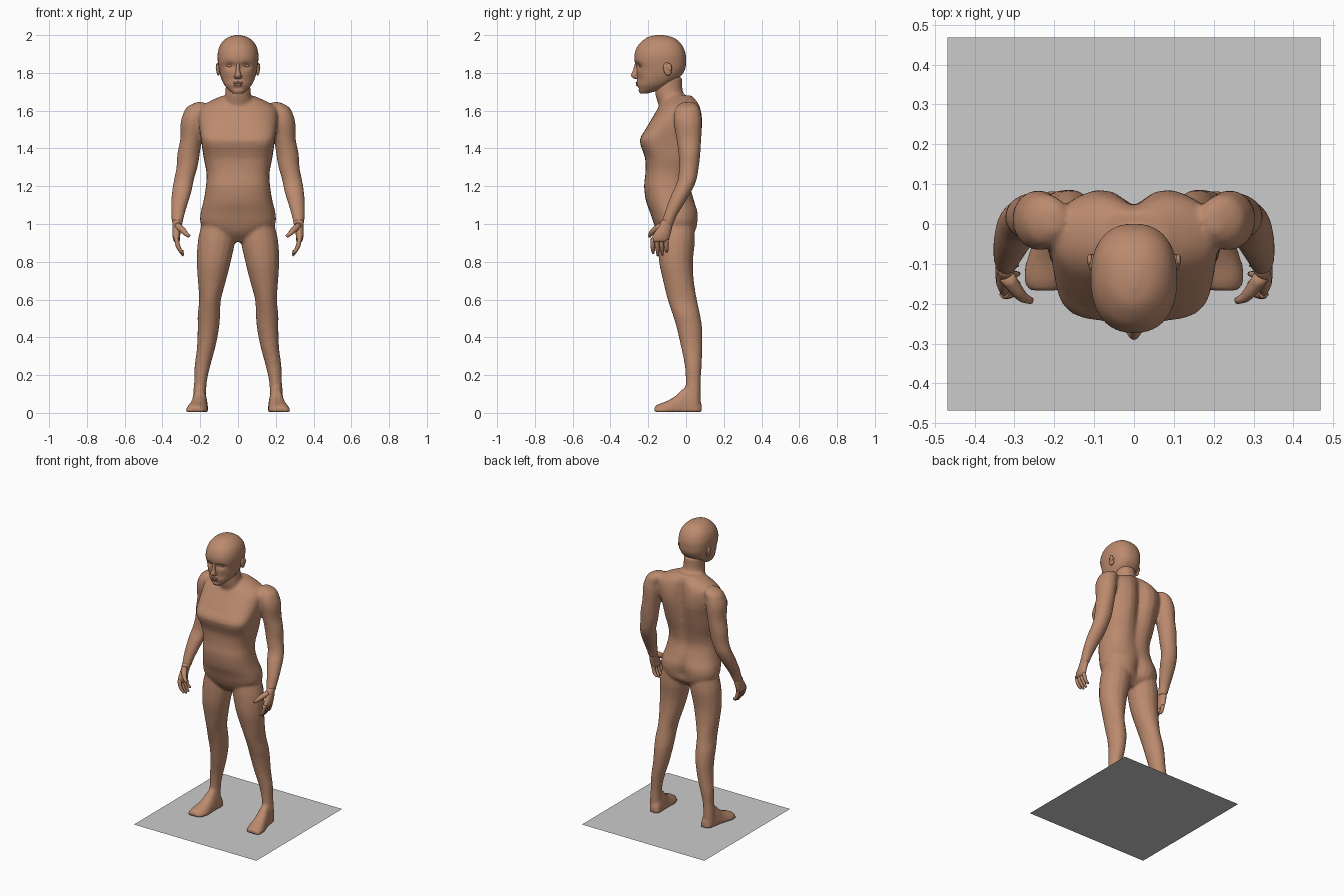
import bpy, bmesh, math
from mathutils import Vector, Matrix


def material(name, rgb):
    m = bpy.data.materials.new(name)
    m.diffuse_color = (*rgb, 1)
    return m


SKIN = material("skin", (0.50, 0.255, 0.155))
GREY = material("ground_grey", (0.6, 0.6, 0.6))


def finish(bm, name, mat, smooth=True):
    bmesh.ops.recalc_face_normals(bm, faces=bm.faces[:])
    me = bpy.data.meshes.new(name)
    bm.to_mesh(me)
    bm.free()
    me.materials.append(mat)
    for p in me.polygons:
        p.use_smooth = smooth
    ob = bpy.data.objects.new(name, me)
    bpy.context.collection.objects.link(ob)
    return ob


def resample(rows, n):
    """Catmull-Rom interpolation of section parameters."""
    out = []
    for i in range(len(rows) - 1):
        r = [rows[max(0, min(len(rows) - 1, i + k))] for k in (-1, 0, 1, 2)]
        for j in range(n):
            t = j / n
            out.append([b + 0.5 * t * (c - a + t * (2 * a - 5 * b + 4 * c - d + t * (3 * (b - c) + d - a)))
                        for a, b, c, d in zip(*r)])
    return out + [list(rows[-1])]


def loft(bm, rings):
    vs = [[bm.verts.new(p) for p in ring] for ring in rings]
    n = len(vs[0])
    for a, b in zip(vs, vs[1:]):
        for i in range(n):
            bm.faces.new((a[i], a[(i + 1) % n], b[(i + 1) % n], b[i]))
    bm.faces.new(vs[0][::-1])
    bm.faces.new(vs[-1])
    return [v for ring in vs for v in ring]


def spow(v, e):
    return math.copysign(abs(v) ** e, v)


def limb(bm, rows, side=1, segs=16, sub=3):
    """Horizontal oval sections: cx, cy, z, rx, ry."""
    loft(bm, [[(side * (cx + rx * math.cos(i * math.tau / segs)), cy + ry * math.sin(i * math.tau / segs), z)
               for i in range(segs)] for cx, cy, z, rx, ry in resample(rows, sub)])


def trunk(bm, rows, segs=32, sub=3):
    """Sections: z, half width, front y, back y, spine groove, front squareness."""
    rings = []
    for z, hw, yf, yb, groove, e in resample(rows, sub):
        ring = []
        for i in range(segs):
            a = i * math.tau / segs
            c, s = math.cos(a), math.sin(a)
            k = e if s < 0 else 0.85
            x = hw * spow(c, k)
            y = (yf + yb) / 2 + (yb - yf) / 2 * spow(s, k)
            if s > 0:
                y -= groove * math.exp(-(x / 0.045) ** 2)
            ring.append((x, y, z))
        rings.append(ring)
    return loft(bm, rings)


def tube(bm, path, segs=8):
    """Round tube through (x, y, z, radius) points."""
    pts = resample(path, 2)
    rings = []
    for i, p in enumerate(pts):
        d = Vector(pts[min(i + 1, len(pts) - 1)][:3]) - Vector(pts[max(i - 1, 0)][:3])
        q = d.to_track_quat('Z', 'Y')
        rings.append([Vector(p[:3]) + q @ Vector((p[3] * math.cos(k * math.tau / segs),
                      p[3] * math.sin(k * math.tau / segs), 0)) for k in range(segs)])
    loft(bm, rings)


def ball(bm, loc, size, tilt=0.0):
    m = Matrix.Translation(loc) @ Matrix.Rotation(tilt, 4, 'X') @ Matrix.Diagonal((*size, 1))
    bmesh.ops.create_uvsphere(bm, u_segments=14, v_segments=8, radius=1, matrix=m)


# Body: trunk, neck, arms, legs and feet blended into one skin
bm = bmesh.new()
trunk(bm, [
    (0.905, 0.05, -0.10, -0.01, 0, 0.9), (0.95, 0.15, -0.145, 0.05, 0.02, 0.9),
    (1.00, 0.197, -0.17, 0.068, 0.035, 0.85), (1.06, 0.198, -0.19, 0.07, 0.025, 0.85),
    (1.12, 0.183, -0.212, 0.05, 0.012, 0.85), (1.20, 0.17, -0.222, 0.03, 0.015, 0.8),
    (1.27, 0.167, -0.215, 0.038, 0.02, 0.75), (1.35, 0.182, -0.217, 0.06, 0.03, 0.65),
    (1.44, 0.195, -0.245, 0.085, 0.045, 0.5), (1.50, 0.205, -0.215, 0.095, 0.05, 0.6),
    (1.56, 0.21, -0.18, 0.095, 0.05, 0.75), (1.61, 0.205, -0.15, 0.085, 0.04, 0.9),
    (1.645, 0.16, -0.13, 0.07, 0.025, 1), (1.68, 0.08, -0.10, 0.04, 0.01, 1)])
limb(bm, [(0, -0.05, 1.58, 0.10, 0.08), (0, -0.068, 1.65, 0.08, 0.085),
          (0, -0.09, 1.70, 0.067, 0.074), (0, -0.09, 1.78, 0.066, 0.07)])
for s in (1, -1):
    # Arm
    limb(bm, [
        (0.20, 0.01, 1.645, 0.02, 0.03), (0.215, 0.01, 1.62, 0.055, 0.06),
        (0.232, 0.008, 1.58, 0.06, 0.072), (0.24, 0.01, 1.53, 0.065, 0.075),
        (0.248, 0.015, 1.45, 0.058, 0.066), (0.262, 0.018, 1.37, 0.06, 0.058),
        (0.27, 0.015, 1.30, 0.056, 0.053), (0.287, 0.005, 1.23, 0.053, 0.05),
        (0.298, -0.022, 1.17, 0.052, 0.05), (0.311, -0.057, 1.10, 0.043, 0.043),
        (0.319, -0.085, 1.04, 0.034, 0.035), (0.322, -0.103, 0.99, 0.026, 0.034)], s)
    # Leg
    limb(bm, [
        (0.105, -0.05, 1.02, 0.08, 0.09), (0.113, -0.05, 0.92, 0.099, 0.098),
        (0.128, -0.053, 0.80, 0.09, 0.09), (0.138, -0.04, 0.70, 0.075, 0.082),
        (0.148, -0.02, 0.60, 0.058, 0.078), (0.154, 0.002, 0.52, 0.06, 0.073),
        (0.157, 0.018, 0.45, 0.057, 0.068), (0.168, 0.03, 0.35, 0.049, 0.057),
        (0.188, 0.038, 0.25, 0.042, 0.045), (0.198, 0.038, 0.17, 0.034, 0.04),
        (0.203, 0.038, 0.10, 0.035, 0.04), (0.203, 0.038, 0.03, 0.036, 0.04)], s)
    # Foot: sections along y with a flat sole
    rings = []
    for cx, y, hw, h in resample([(0.195, 0.082, 0.025, 0.045), (0.196, 0.06, 0.038, 0.085),
                                  (0.202, 0.0, 0.042, 0.135), (0.208, -0.05, 0.048, 0.09),
                                  (0.215, -0.10, 0.058, 0.06), (0.222, -0.14, 0.056, 0.045),
                                  (0.225, -0.168, 0.04, 0.03)], 2):
        arch = [(math.cos(k * math.pi / 10), math.sin(k * math.pi / 10)) for k in range(11)]
        rings.append([(s * (cx + hw * spow(c, 0.8)), y, 0.004 + h * v) for c, v in arch])
    loft(bm, rings)
body = finish(bm, "body", SKIN)
remesh = body.modifiers.new("blend", 'REMESH')
remesh.mode = 'VOXEL'
remesh.voxel_size = 0.009
remesh.use_smooth_shade = True
soften = body.modifiers.new("soften", 'SMOOTH')
soften.factor = 0.5
soften.iterations = 5

# Hands: palm, four curled fingers, thumb
for s, label in ((1, "left"), (-1, "right")):
    bm = bmesh.new()
    limb(bm, [(0.322, -0.098, 1.02, 0.026, 0.03), (0.324, -0.112, 0.98, 0.023, 0.038),
              (0.327, -0.13, 0.94, 0.021, 0.046), (0.324, -0.14, 0.905, 0.015, 0.046)], s, 12, 2)
    for i, tip in enumerate((0.845, 0.832, 0.835, 0.855)):
        y = -0.175 + 0.024 * i
        tube(bm, [(s * 0.326, y, 0.925, 0.012), (s * 0.32, y - 0.002, 0.89, 0.012),
                  (s * 0.306, y, 0.86, 0.010), (s * 0.29, y + 0.002, tip, 0.006)])
    tube(bm, [(s * 0.32, -0.13, 0.99, 0.02), (s * 0.296, -0.165, 0.97, 0.017),
              (s * 0.277, -0.185, 0.95, 0.013), (s * 0.257, -0.193, 0.934, 0.008)])
    finish(bm, label + "_hand", SKIN)

# Head: lofted skull, with sockets, nose and mouth pushed in by rule
bm = bmesh.new()
verts = trunk(bm, [
    (1.692, 0.028, -0.244, -0.20, 0, 0.9), (1.71, 0.05, -0.253, -0.14, 0, 0.9),
    (1.74, 0.075, -0.258, -0.08, 0, 0.85), (1.78, 0.092, -0.260, -0.03, 0, 0.85),
    (1.82, 0.101, -0.262, -0.005, 0, 0.85), (1.86, 0.107, -0.272, 0.0, 0, 0.85),
    (1.90, 0.108, -0.272, -0.002, 0, 0.9), (1.94, 0.098, -0.257, -0.017, 0, 0.95),
    (1.97, 0.077, -0.23, -0.042, 0, 1), (1.99, 0.048, -0.20, -0.075, 0, 1),
    (2.0, 0.012, -0.16, -0.12, 0, 1)], 48, 5)


def bump(v, x, z, wx, wz):
    return math.exp(-((abs(v.co.x) - x) / wx) ** 2 - ((v.co.z - z) / wz) ** 2)


for v in verts:
    if v.co.y < -0.15:
        v.co.y += (0.018 * bump(v, 0.043, 1.838, 0.024, 0.016)
                   + 0.006 * bump(v, 0.05, 1.765, 0.025, 0.025)
                   + 0.006 * bump(v, 0, 1.718, 0.03, 0.008)
                   - 0.006 * bump(v, 0, 1.742, 0.025, 0.012))
finish(bm, "head", SKIN)

# Nose
bm = bmesh.new()
limb(bm, [(0, -0.258, 1.768, 0.012, 0.012), (0, -0.264, 1.776, 0.019, 0.02),
          (0, -0.268, 1.788, 0.017, 0.023), (0, -0.264, 1.81, 0.011, 0.018),
          (0, -0.260, 1.845, 0.009, 0.012), (0, -0.262, 1.865, 0.008, 0.006)], 1, 12, 2)
for s in (1, -1):
    ball(bm, (s * 0.014, -0.262, 1.779), (0.009, 0.013, 0.009))
finish(bm, "nose", SKIN)

# Lips
bm = bmesh.new()
ball(bm, (0, -0.256, 1.748), (0.026, 0.011, 0.006))
ball(bm, (0, -0.255, 1.737), (0.022, 0.011, 0.007))
finish(bm, "lips", SKIN)

# Eyes and ears
for s, label in ((1, "left"), (-1, "right")):
    bm = bmesh.new()
    ball(bm, (s * 0.043, -0.234, 1.838), (0.019, 0.014, 0.010))
    finish(bm, label + "_eye", SKIN)
    bm = bmesh.new()
    ball(bm, (s * 0.104, -0.098, 1.82), (0.011, 0.022, 0.036), 0.2)
    ball(bm, (s * 0.111, -0.090, 1.83), (0.007, 0.015, 0.022), 0.2)
    finish(bm, label + "_ear", SKIN)

# Ground sheet under the feet
bm = bmesh.new()
bmesh.ops.create_grid(bm, x_segments=1, y_segments=1, size=0.468)
finish(bm, "ground_sheet", GREY, False)
